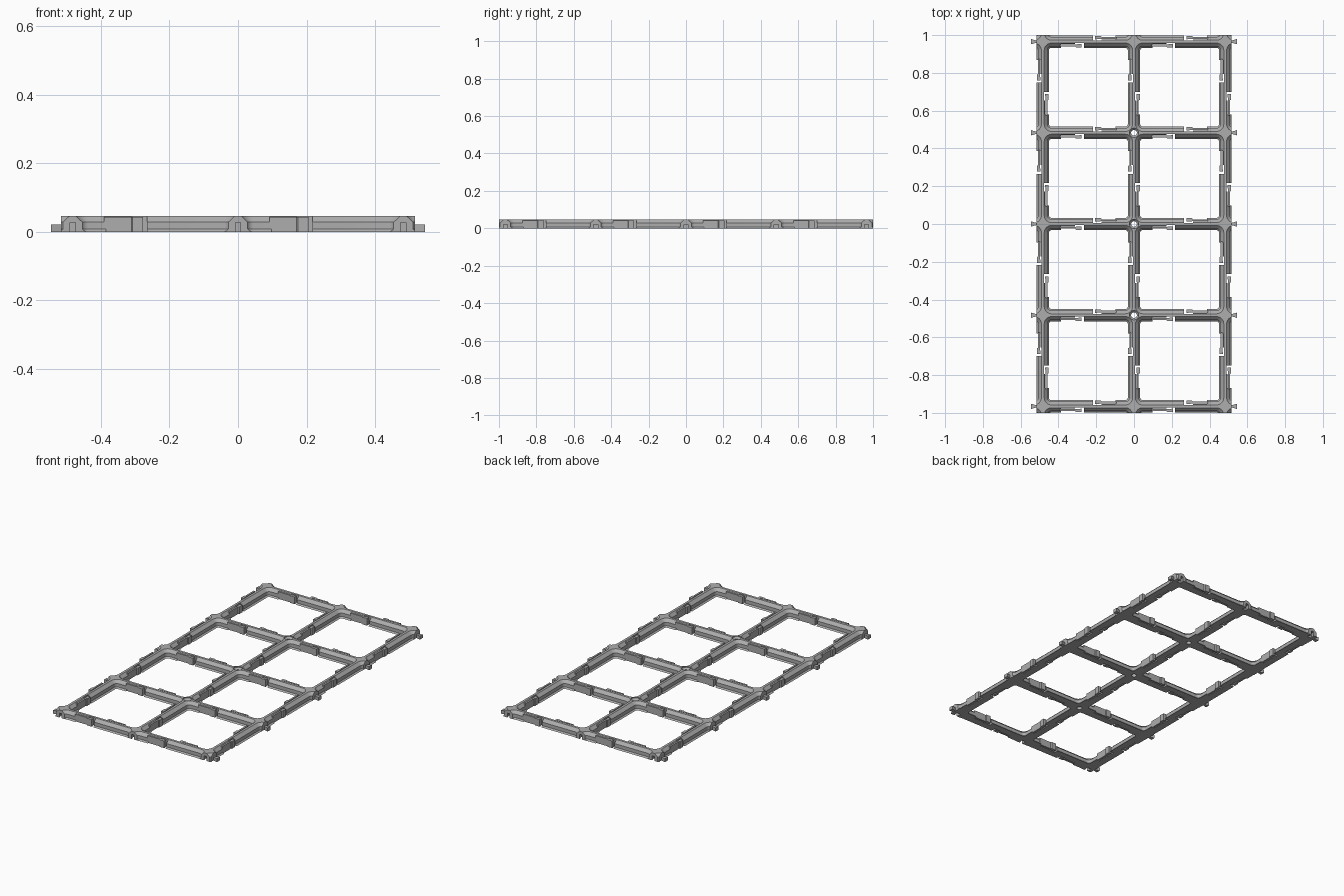
import bpy, bmesh, math
from mathutils import Vector

if "Cube" in bpy.data.objects:
    bpy.data.objects.remove(bpy.data.objects["Cube"])

MM = 2 / 174            # one design unit
PITCH = 42 * MM
HALF_X, HALF_Y, TOP = 45 * MM, 87 * MM, 4 * MM
NODES_X = [(i - 1) * PITCH for i in range(3)]
NODES_Y = [(j - 2) * PITCH for j in range(5)]

grey = bpy.data.materials.new("plastic_grey")
grey.use_nodes = True
grey.diffuse_color = (0.42, 0.42, 0.42, 1)
grey.node_tree.nodes["Principled BSDF"].inputs["Base Color"].default_value = (0.42, 0.42, 0.42, 1)


def loft(bm, rings):
    """Closed solid through equal-length rings of points."""
    loops = [[bm.verts.new(p) for p in ring] for ring in rings]
    n = len(loops[0])
    for a, b in zip(loops, loops[1:]):
        for i in range(n):
            k = (i + 1) % n
            bm.faces.new((a[i], a[k], b[k], b[i]))
    bm.faces.new(loops[0][::-1])
    bm.faces.new(loops[-1])


def prism(bm, points, z0, z1):
    loft(bm, [[(p[0], p[1], z) for p in points] for z in (z0, z1)])


def finish(bm, name):
    bmesh.ops.recalc_face_normals(bm, faces=bm.faces)
    mesh = bpy.data.meshes.new(name)
    bm.to_mesh(mesh)
    bm.free()
    mesh.materials.append(grey)
    obj = bpy.data.objects.new(name, mesh)
    bpy.context.collection.objects.link(obj)
    return obj


def carve(target, bm):
    cutter = finish(bm, "cutter")
    cutter.hide_render = True
    mod = target.modifiers.new("carve", 'BOOLEAN')
    mod.operation, mod.solver, mod.object = 'DIFFERENCE', 'EXACT', cutter
    bpy.context.view_layer.objects.active = target
    bpy.ops.object.modifier_apply(modifier=mod.name)
    bpy.data.objects.remove(cutter)


def rect(x0, x1, y0, y1):
    return [(x0, y0), (x1, y0), (x1, y1), (x0, y1)]


def rounded_square(cx, cy, inset, z, steps=8):
    """Cell outline; the corner centres stay fixed as the wall steps in."""
    c, r = PITCH / 2 - 4 * MM, (4 - inset) * MM
    pts = []
    for q in range(4):
        mid = math.pi / 4 + q * math.pi / 2
        ox, oy = math.copysign(c, math.cos(mid)), math.copysign(c, math.sin(mid))
        for s in range(steps + 1):
            a = (q + s / steps) * math.pi / 2
            pts.append((cx + ox + r * math.cos(a), cy + oy + r * math.sin(a), z))
    return pts


def circle(cx, cy, r, z, n=32):
    return [(cx + r * math.cos(i * math.tau / n), cy + r * math.sin(i * math.tau / n), z)
            for i in range(n)]


# Grid frame: slab minus stepped cells, including the partial ones outside
bm = bmesh.new()
prism(bm, rect(-HALF_X, HALF_X, -HALF_Y, HALF_Y), 0, TOP)
frame = finish(bm, "grid_frame")
bm = bmesh.new()
PROFILE = [(2.85, -1), (2.85, 0), (2.15, 0.7), (2.15, 2.5), (0.65, 4), (0.65, 5)]
for i in range(4):
    for j in range(6):
        cx, cy = (i - 1.5) * PITCH, (j - 2.5) * PITCH
        loft(bm, [rounded_square(cx, cy, d, z * MM) for d, z in PROFILE])
carve(frame, bm)

# Countersunk screw holes in the inner crossings
bm = bmesh.new()
for y in NODES_Y[1:-1]:
    loft(bm, [circle(0, y, r, z) for r, z in
              ((0.015, -0.01), (0.015, 0.03), (0.025, 0.04), (0.025, 0.06))])
carve(frame, bm)

# Dovetail sockets at both ends, closed above
bm = bmesh.new()
for x in NODES_X:
    for s in (-1, 1):
        prism(bm, [(x - 0.008, s * (HALF_Y + 0.01)), (x + 0.008, s * (HALF_Y + 0.01)),
                   (x + 0.008, s * HALF_Y), (x + 0.015, s * (HALF_Y - 0.028)),
                   (x - 0.015, s * (HALF_Y - 0.028)), (x - 0.008, s * HALF_Y)], -0.01, 0.027)
carve(frame, bm)

# Every rail: its middle, direction along it and direction across it
rails = [((x + PITCH / 2, y), (1, 0), (0, 1)) for x in NODES_X[:-1] for y in NODES_Y]
rails += [((x, y + PITCH / 2), (0, 1), (-1, 0)) for x in NODES_X for y in NODES_Y[:-1]]


def on_rails(bm, points, z0, z1):
    """Repeat a prism on both sides of each rail, turned half a circle."""
    for mid, along, across in rails:
        m, u, v = Vector(mid), Vector(along), Vector(across)
        for k in (-1, 1):
            prism(bm, [m + k * (s * u + d * v) for s, d in points], z0, z1)


# Slots that free the spring clips
bm = bmesh.new()
on_rails(bm, [(0.024, 0.006), (0.07, 0.006), (0.07, 0.012), (0.144, 0.012),
              (0.144, 0.04), (0.024, 0.04)], -0.01, 0.06)
carve(frame, bm)

# Spring clips: thin arm with a thicker tip
bm = bmesh.new()
on_rails(bm, [(0.036, 0.012), (0.07, 0.015), (0.15, 0.015), (0.15, 0.025),
              (0.07, 0.025), (0.066, 0.031), (0.036, 0.031)], 0, 0.043)
clips = finish(bm, "spring_clips")

# Dovetail tabs along both sides
bm = bmesh.new()
for y in NODES_Y:
    for s in (-1, 1):
        prism(bm, [(s * (HALF_X - 0.004), y - 0.006), (s * HALF_X, y - 0.006),
                   (s * (HALF_X + 0.028), y - 0.014), (s * (HALF_X + 0.028), y + 0.014),
                   (s * HALF_X, y + 0.006), (s * (HALF_X - 0.004), y + 0.006)], 0, 0.021)
finish(bm, "dovetail_tabs")

# Smooth rounded corners, crisp edges
bpy.ops.object.select_all(action='DESELECT')
frame.select_set(True)
bpy.context.view_layer.objects.active = frame
bpy.ops.object.shade_smooth_by_angle(angle=math.radians(25))
